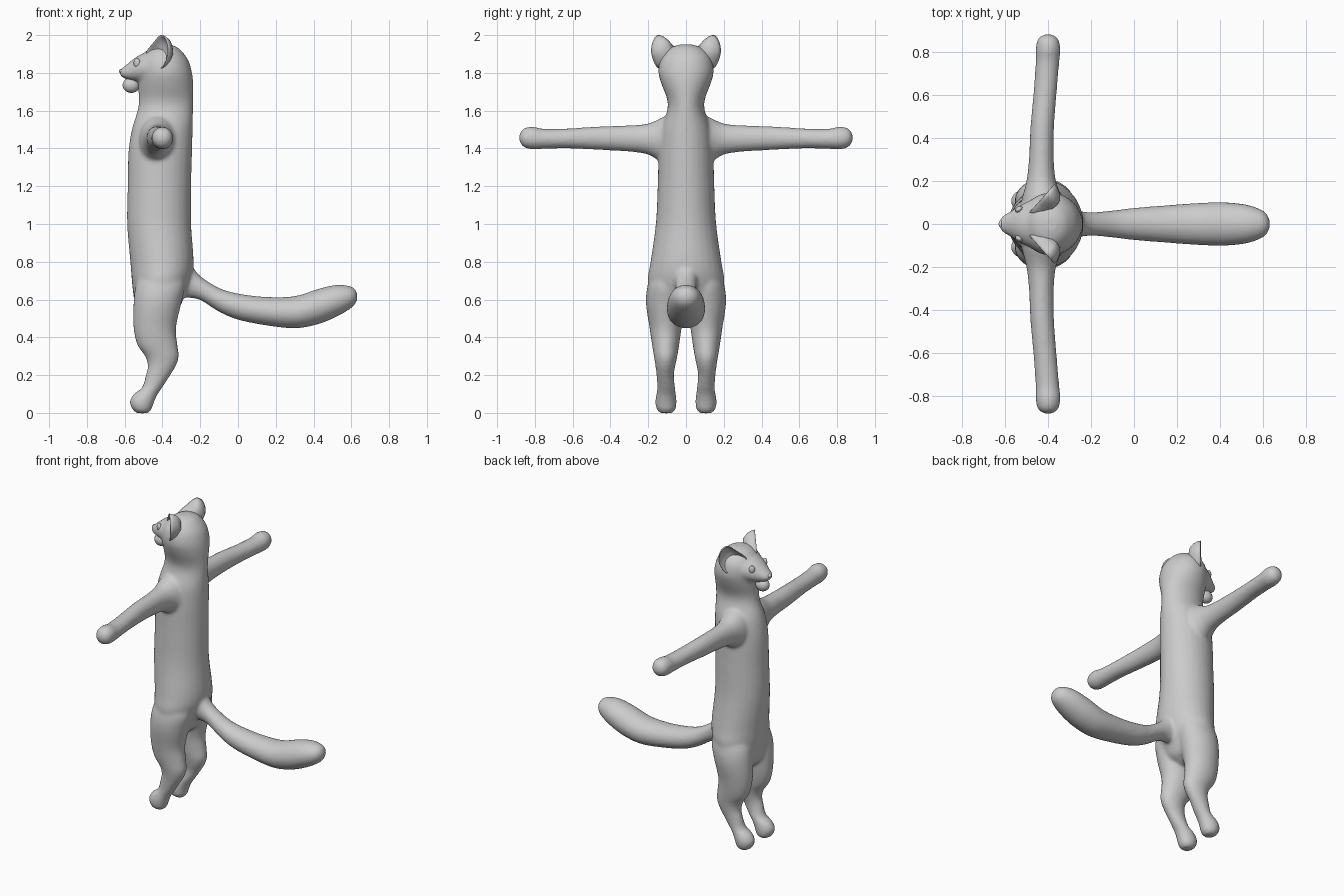
import bpy, bmesh, math
from mathutils import Vector

grey = bpy.data.materials.new("plain grey")
grey.diffuse_color = (0.6, 0.6, 0.6, 1)


def finish(name, bm):
    bmesh.ops.recalc_face_normals(bm, faces=bm.faces)
    me = bpy.data.meshes.new(name)
    bm.to_mesh(me)
    bm.free()
    me.materials.append(grey)
    me.polygons.foreach_set("use_smooth", [True] * len(me.polygons))
    ob = bpy.data.objects.new(name, me)
    bpy.context.collection.objects.link(ob)
    return ob


def spline(rows, steps=5, closed=False):
    """Catmull-Rom interpolation through rows of numbers."""
    out, n = [], len(rows)
    for i in range(n if closed else n - 1):
        if closed:
            p = [rows[(i + k) % n] for k in (-1, 0, 1, 2)]
        else:
            p = [rows[min(max(i + k, 0), n - 1)] for k in (-1, 0, 1, 2)]
        for s in range(steps):
            t = s / steps
            out.append([0.5 * (2*b + (c-a)*t + (2*a-5*b+4*c-d)*t*t + (3*b-a-3*c+d)*t**3)
                        for a, b, c, d in zip(*p)])
    if not closed:
        out.append(list(rows[-1]))
    return out


def skin(bm, rings):
    """Bridge rings of points and cap both ends."""
    vs = [[bm.verts.new(p) for p in r] for r in rings]
    n = len(vs[0])
    for a, b in zip(vs, vs[1:]):
        for i in range(n):
            j = (i + 1) % n
            bm.faces.new((a[i], a[j], b[j], b[i]))
    bm.faces.new(vs[0])
    bm.faces.new(vs[-1])


def loft(bm, axis, rows, side=1, n=28):
    """Ellipse loft; row = (along axis, u min, u max, v centre, v radius)."""
    rings = []
    for t, u0, u1, v, rv in spline(rows):
        ring = []
        for k in range(n):
            a = math.tau * k / n
            u = (u0 + u1) / 2 + (u1 - u0) / 2 * math.cos(a)
            w = v + rv * math.sin(a)
            if axis == "Z":      # u = x, v = y
                ring.append((u, w * side, t))
            elif axis == "Y":    # u = z, v = x
                ring.append((w, t * side, u))
            else:                # u = z, v = y
                ring.append((t, w, u))
        rings.append(ring)
    skin(bm, rings)


bm = bmesh.new()
# torso, neck and skull
loft(bm, "Z", [
    (.50, -.48, -.38, 0, .06), (.54, -.53, -.32, 0, .13), (.60, -.55, -.29, 0, .185),
    (.70, -.562, -.25, 0, .203), (.80, -.57, -.235, 0, .188), (1.0, -.587, -.248, 0, .160),
    (1.2, -.584, -.248, 0, .150), (1.38, -.58, -.243, 0, .145), (1.5, -.562, -.24, 0, .133),
    (1.6, -.532, -.238, 0, .100), (1.66, -.525, -.237, 0, .100), (1.74, -.53, -.237, 0, .130),
    (1.80, -.53, -.243, 0, .146), (1.86, -.525, -.26, 0, .140), (1.90, -.50, -.285, 0, .120),
    (1.935, -.46, -.32, 0, .080), (1.951, -.41, -.36, 0, .03)])
# muzzle
loft(bm, "X", [
    (-.42, 1.73, 1.92, 0, .13), (-.48, 1.745, 1.912, 0, .112), (-.535, 1.752, 1.887, 0, .084),
    (-.58, 1.762, 1.852, 0, .056), (-.612, 1.776, 1.826, 0, .038), (-.627, 1.793, 1.816, 0, .016)])
# tail
loft(bm, "X", [
    (-.36, .62, .80, 0, .07), (-.27, .61, .80, 0, .062), (-.20, .597, .725, 0, .055),
    (-.10, .535, .662, 0, .063), (0, .493, .632, 0, .075), (.15, .463, .614, 0, .087),
    (.30, .448, .618, 0, .098), (.42, .468, .655, 0, .101), (.52, .508, .678, 0, .091),
    (.59, .548, .672, 0, .068), (.62, .575, .655, 0, .043), (.632, .60, .63, 0, .015)])
for side in (1, -1):
    # leg with paw
    loft(bm, "Z", [
        (-.002, -.535, -.475, .105, .030), (.02, -.56, -.457, .105, .051),
        (.06, -.573, -.443, .106, .056), (.10, -.552, -.424, .105, .052),
        (.135, -.508, -.40, .105, .047), (.20, -.488, -.358, .110, .046),
        (.25, -.478, -.328, .109, .053), (.30, -.492, -.313, .108, .062),
        (.36, -.533, -.32, .108, .072), (.45, -.553, -.328, .108, .085),
        (.58, -.553, -.30, .108, .104), (.68, -.54, -.28, .105, .097),
        (.78, -.50, -.30, .09, .07)], side)
    # arm with shoulder and hand
    loft(bm, "Y", [
        (.02, 1.30, 1.58, -.425, .105), (.11, 1.31, 1.57, -.425, .098),
        (.16, 1.345, 1.548, -.430, .08), (.21, 1.37, 1.53, -.432, .067),
        (.30, 1.383, 1.522, -.431, .058), (.45, 1.392, 1.517, -.427, .055),
        (.62, 1.400, 1.506, -.413, .054), (.75, 1.398, 1.504, -.403, .055),
        (.81, 1.395, 1.515, -.400, .058), (.855, 1.405, 1.508, -.400, .050),
        (.875, 1.425, 1.488, -.400, .033), (.883, 1.445, 1.467, -.400, .010)], side)

# fuse the limbs into one soft skin
body = finish("body", bm)
bpy.context.view_layer.objects.active = body
body.select_set(True)
m = body.modifiers.new("fuse", "REMESH")
m.mode = "VOXEL"
m.voxel_size = 0.01
m.use_smooth_shade = True
s = body.modifiers.new("soften", "SMOOTH")
s.factor = 0.5
s.iterations = 8
for name in ("fuse", "soften"):
    bpy.ops.object.modifier_apply(modifier=name)


def ball(name, loc, radii, tilt=0):
    b = bmesh.new()
    bmesh.ops.create_uvsphere(b, u_segments=24, v_segments=14, radius=1)
    ob = finish(name, b)
    ob.location, ob.scale, ob.rotation_euler = loc, radii, (0, 0, tilt)
    return ob


# lower jaw and nose
ball("lower_jaw", (-.565, 0, 1.735), (.046, .038, .041))
ball("nose", (-.616, 0, 1.809), (.014, .019, .013))

# cupped ear outline: (distance outwards, height)
OUTLINE = [(0, 1.912), (.055, 1.96), (.095, 1.992), (.125, 2.0), (.155, 1.978),
           (.173, 1.93), (.165, 1.88), (.125, 1.825), (.07, 1.842), (.02, 1.88)]
# ear layers from back shell round the rim into the cup: (scale, depth)
LAYERS = [(.05, -.075), (.5, -.068), (.8, -.045), (.95, -.02), (1, 0),
          (.96, .001), (.88, -.008), (.65, -.024), (.35, -.034), (.05, -.037)]
for side, word in ((1, "left"), (-1, "right")):
    along = Vector((.665, .747 * side, 0))
    facing = Vector((-.747, .665 * side, 0))
    start = Vector((-.485, .055 * side, 0))
    rings = []
    for scale, depth in LAYERS:
        ring = []
        for d, z in spline(OUTLINE, 4, True):
            d, z = .1 + (d - .1) * scale, 1.91 + (z - 1.91) * scale
            ring.append(start + along * d + facing * depth + Vector((0, 0, z)))
        rings.append(ring)
    b = bmesh.new()
    skin(b, rings)
    finish(word + "_ear", b)
    # eye
    ball(word + "_eye", (-.535, .068 * side, 1.852), (.019, .014, .026), .6 * side)
